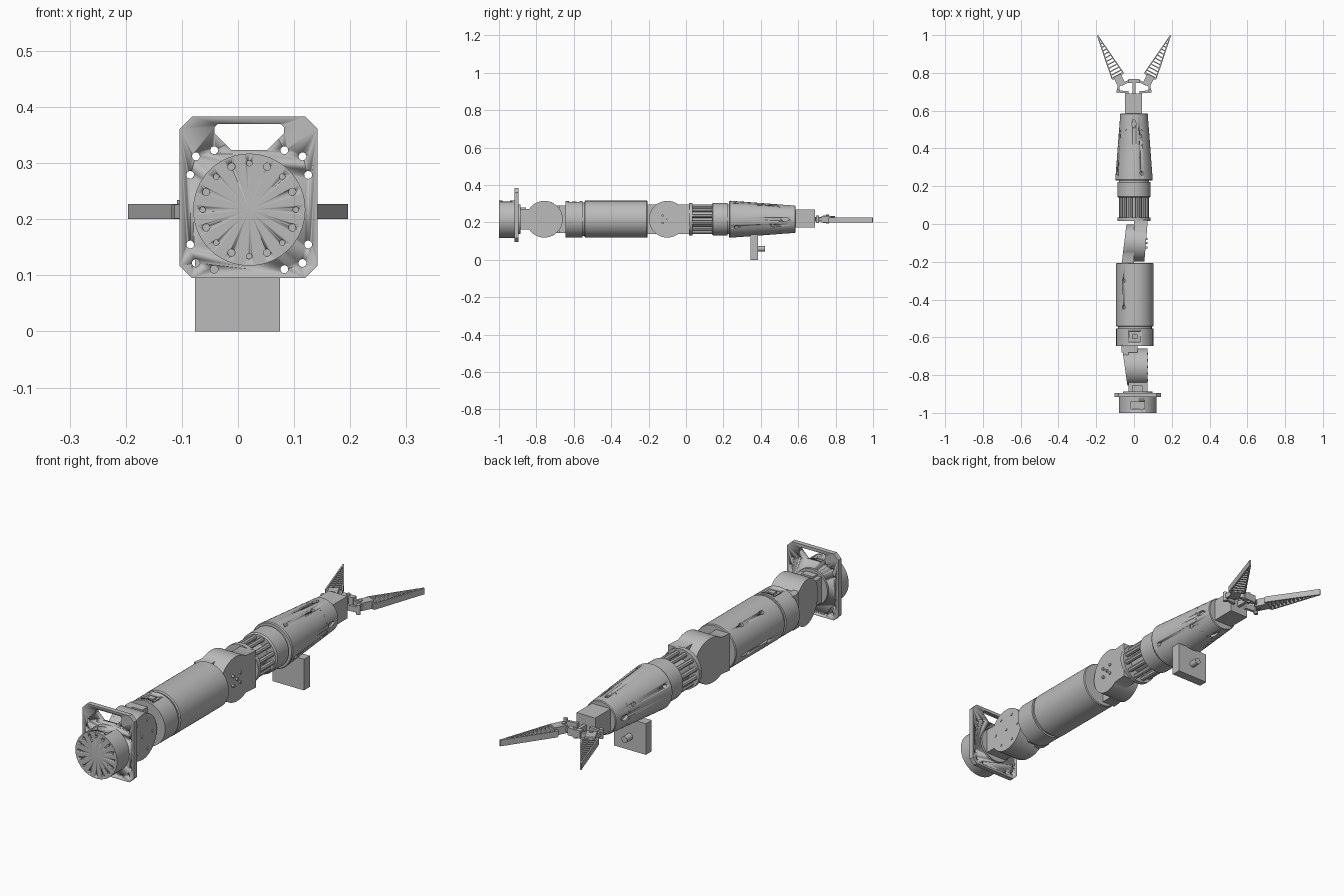
import bpy, bmesh, math
from mathutils import Vector, Matrix

cube = bpy.data.objects.get("Cube")
if cube:
    bpy.data.objects.remove(cube, do_unlink=True)

grey = bpy.data.materials.new("plain grey")
grey.use_nodes = True
COLOUR = (0.5, 0.5, 0.5, 1)
grey.diffuse_color = COLOUR
grey.node_tree.nodes["Principled BSDF"].inputs["Base Color"].default_value = COLOUR

AXIS = 0.217          # height of the arm axis


def finish(name, bm, smooth=True):
    bmesh.ops.recalc_face_normals(bm, faces=bm.faces)
    mesh = bpy.data.meshes.new(name)
    bm.to_mesh(mesh)
    bm.free()
    mesh.materials.append(grey)
    ob = bpy.data.objects.new(name, mesh)
    bpy.context.collection.objects.link(ob)
    if smooth:
        select([ob])
        bpy.ops.object.shade_smooth_by_angle(angle=math.radians(35))
    return ob


def select(obs):
    bpy.ops.object.select_all(action='DESELECT')
    for ob in obs:
        ob.select_set(True)
    bpy.context.view_layer.objects.active = obs[0]


def join(name, obs):
    select(obs)
    bpy.ops.object.join()
    obs[0].name = name
    return obs[0]


def prism(name, pts, axis, a, b):
    """Extrude a 2D outline along an axis, between a and b."""
    bm = bmesh.new()
    place = {'X': lambda u, v, w: (w, u, v), 'Y': lambda u, v, w: (u, w, v),
             'Z': lambda u, v, w: (u, v, w)}[axis]
    face = bm.faces.new([bm.verts.new(place(u, v, a)) for u, v in pts])
    new = bmesh.ops.extrude_face_region(bm, geom=[face])['geom']
    bmesh.ops.translate(bm, vec=Vector(place(0, 0, b - a)),
                        verts=[v for v in new if isinstance(v, bmesh.types.BMVert)])
    return finish(name, bm)


def box(name, x, y, z):
    return prism(name, [(x[0], y[0]), (x[1], y[0]), (x[1], y[1]), (x[0], y[1])], 'Z', *z)


def rod(name, p, q, r, sides=16, stretch=1):
    """Cylinder from p to q; stretch lengthens its section along y."""
    p, q = Vector(p), Vector(q)
    turn = (q - p).to_track_quat('Z', 'Y').to_matrix().to_4x4()
    bm = bmesh.new()
    bmesh.ops.create_cone(bm, cap_ends=True, segments=sides, radius1=r, radius2=r,
                          depth=(q - p).length, matrix=Matrix.Translation((p + q) / 2) @ turn)
    mid = (p.y + q.y) / 2
    for v in bm.verts:
        v.co.y = mid + (v.co.y - mid) * stretch
    return finish(name, bm)


def beam(name, p, q, width, z):
    """Flat bar in the horizontal plane from p to q."""
    p, q = Vector(p), Vector(q)
    side = (q - p).orthogonal().normalized() * width / 2
    return prism(name, [p + side, q + side, q - side, p - side], 'Z', *z)


def lathe(name, profile, cx):
    """Turn (y, radius) points around the arm axis."""
    bm = bmesh.new()
    vs = [bm.verts.new((cx + r, y, AXIS)) for y, r in profile]
    edges = [bm.edges.new(pair) for pair in zip(vs, vs[1:])]
    bmesh.ops.spin(bm, geom=vs + edges, cent=(cx, 0, AXIS), axis=(0, 1, 0),
                   angle=math.tau, steps=64)
    bmesh.ops.remove_doubles(bm, verts=bm.verts, dist=1e-5)
    return finish(name, bm)


def cut(target, cutters):
    tool = join("cutter", cutters)
    mod = target.modifiers.new("cut", 'BOOLEAN')
    mod.object, mod.solver = tool, 'EXACT'
    select([target])
    bpy.ops.object.modifier_apply(modifier=mod.name)
    bpy.data.objects.remove(tool, do_unlink=True)


def joint_half(name, cy, end, half_h, x_in, x_disc, x_end):
    """Round joint disc with a web to y = end; outer face slopes x_disc to x_end."""
    r, s = 0.098, 1 if end > cy else -1
    start = math.asin(half_h / r)
    n = 40
    pts = []
    for i in range(n + 1):
        a = start + (math.tau - 2 * start) * i / n
        pts.append((cy + s * r * math.cos(a), AXIS + r * math.sin(a)))
    pts += [(end, AXIS - half_h), (end, AXIS + half_h)]
    ob = prism(name, pts, 'X', x_in, x_disc)
    far = cy - s * r
    for v in ob.data.vertices:
        if abs(v.co.x - x_disc) < 1e-5:
            v.co.x += (x_end - x_disc) * (v.co.y - far) / (end - far)
    return ob


def radial(ang, r0, r1, y, cx=0):
    """Pair of points along a radius; ang is from straight up towards +x."""
    d = Vector((math.sin(ang), 0, math.cos(ang)))
    c = Vector((cx, y, AXIS))
    return c + d * r0, c + d * r1


# base drum with ring of bolt recesses and a top pocket
BX = 0.02
drum = lathe("base_drum", [(-1, 0), (-1, 0.1), (-0.91, 0.1), (-0.91, 0)], BX)
holes = [box("pocket", (-0.015, 0.055), (-0.98, -0.94), (0.295, 0.35))]
for i in range(16):
    a = math.tau * i / 16
    x, z = BX + 0.083 * math.cos(a), AXIS + 0.083 * math.sin(a)
    holes.append(rod("h", (x, -1.01, z), (x, -0.992, z), 0.0065 if i % 2 else 0.005))
cut(drum, holes)

# mounting plate with chamfered corners, handle slot and bolt holes
x0, x1, z0, z1, c = -0.104, 0.142, 0.095, 0.383, 0.022
plate = prism("mounting_plate", [(x0 + c, z0), (x1 - c, z0), (x1, z0 + c), (x1, z1 - c),
              (x1 - c, z1), (x0 + c, z1), (x0, z1 - c), (x0, z0 + c)], 'Y', -0.916, -0.895)
slot = [(-0.062, 0.147), (-0.056, 0.153), (0.056, 0.153), (0.062, 0.147), (0.062, 0.136),
        (0.032, 0.106), (-0.032, 0.106), (-0.062, 0.136)]
holes = [prism("slot", [(BX + u, AXIS + v) for u, v in slot], 'Y', -0.95, -0.85)]
for u, v in [(0.0625, 0.106), (0.095, 0.095), (0.105, 0.062)]:
    for x in (BX - u, BX + u):
        for z in (AXIS - v, AXIS + v):
            holes.append(rod("h", (x, -0.95, z), (x, -0.85, z), 0.007))
cut(plate, holes)
lathe("plate_collar", [(-0.9, 0), (-0.9, 0.078), (-0.886, 0.078), (-0.886, 0)], BX)

# shoulder joint
joint_half("shoulder_disc", -0.757, -0.89, 0.055, -0.03, 0.072, 0.072)
joint_half("shoulder_fork", -0.757, -0.64, 0.074, -0.03, -0.035, -0.065)
box("shoulder_bridge", (-0.065, 0.018), (-0.68, -0.64), (0.143, 0.291))
box("shoulder_tab", (-0.01, 0.045), (-0.886, -0.855), (0.27, 0.28))
for i in range(7):
    a, r = math.tau * i / 6, 0.07 if i < 6 else 0
    y, z = -0.757 + r * math.cos(a), AXIS + r * math.sin(a)
    rod("shoulder_bolt", (0.07, y, z), (0.075, y, z), 0.006)

# rotating ring and upper arm
AX = 0.004
ring = lathe("shoulder_ring", [(-0.645, 0), (-0.645, 0.098), (-0.553, 0.098), (-0.553, 0.09),
                               (-0.54, 0.09), (-0.54, 0)], AX)
cut(ring, [box("pocket", (-0.027, 0.035), (-0.625, -0.57), (0.303, 0.35))])
box("ring_latch", (-0.01, 0.018), (-0.61, -0.585), (0.29, 0.311))
arm = lathe("upper_arm", [(-0.543, 0), (-0.543, 0.094), (-0.539, 0.099), (-0.21, 0.099),
                          (-0.206, 0.096), (-0.206, 0)], AX)
cut(arm, [rod("h", *radial(s * 0.64, 0.085, 0.12, y, AX), 0.009, stretch=1.3)
          for y in (-0.3, -0.44) for s in (-1, -3)])

# elbow joint
joint_half("elbow_fork", -0.1, -0.207, 0.08, 0.0, -0.04, -0.065)
outer = joint_half("elbow_disc", -0.1, 0.02, 0.08, 0.0, 0.055, 0.073)
for y, z in [(-0.1, 0), (-0.125, 0.02), (-0.08, 0.02), (-0.125, -0.02), (-0.08, -0.02)]:
    rod("elbow_bolt", (0.05, y, AXIS + z), (0.071, y, AXIS + z), 0.006)

# open cage behind the forearm
lathe("cage_plate", [(0.015, 0), (0.015, 0.087), (0.034, 0.087), (0.034, 0)], 0)
lathe("cage_core", [(0.03, 0), (0.03, 0.045), (0.15, 0.045), (0.15, 0)], 0)
for i in range(12):
    p, _ = radial(math.tau * (i + 0.5) / 12, 0.07, 0, 0.03)
    rod("cage_bar", p, p + Vector((0, 0.12, 0)), 0.0105, 8)
lathe("cage_ring", [(0.14, 0), (0.14, 0.082), (0.145, 0.088), (0.222, 0.088), (0.222, 0.08),
                    (0.24, 0.08), (0.24, 0)], 0)

# tapered forearm with ports
forearm = lathe("forearm", [(0.23, 0), (0.23, 0.096), (0.235, 0.099), (0.582, 0.073),
                            (0.585, 0.07), (0.585, 0)], 0)
holes = []
for i in range(4):
    a = math.pi * i / 2
    holes.append(rod("h", *radial(a, 0.066, 0.12, 0.53), 0.01, stretch=2.2))
    for y in (0.27, 0.465):
        holes.append(rod("h", *radial(a + 2.0, 0.075, 0.12, y), 0.008, stretch=1.4))
cut(forearm, holes)
for i in range(16):
    rod("forearm_screw", *radial(math.tau * (i + 0.5) / 16, 0.07, 0.08, 0.5), 0.004, 8)

# box and knob hung below the forearm
box("lower_box", (-0.077, 0.075), (0.345, 0.385), (0, 0.135))
rod("lower_knob", (0, 0.38, 0.059), (0, 0.422, 0.059), 0.014, 24)

# wrist
box("wrist_block", (-0.048, 0.042), (0.57, 0.69), (0.172, 0.268))
beam("wrist_shaft", (0, 0.68), (0, 0.755), 0.014, (0.205, 0.229))
beam("wrist_crossbar", (-0.03, 0.757), (0.03, 0.757), 0.022, (0.203, 0.236))
rod("wrist_pin", (0, 0.757, 0.195), (0, 0.757, 0.243), 0.008)

# gripper: links, knuckle and ladder finger on each side
for s, side in ((1, "left"), (-1, "right")):
    def P(x, y):
        return Vector((s * x, y))
    beam(side + "_link_root", P(0.03, 0.697), P(0.088, 0.702), 0.012, (0.205, 0.229))
    beam(side + "_link_outer", P(0.085, 0.7), P(0.08, 0.745), 0.012, (0.207, 0.227))
    beam(side + "_link_inner", P(0.025, 0.757), P(0.065, 0.738), 0.012, (0.207, 0.227))
    beam(side + "_knuckle", P(0.064, 0.735), P(0.09, 0.786), 0.042, (0.2, 0.234))
    for x, y in ((0.085, 0.703), (0.066, 0.742)):
        rod(side + "_link_pin", (s * x, y, 0.196), (s * x, y, 0.238), 0.009)
    inner, outer_pt, tip = P(0.057, 0.8), P(0.116, 0.768), P(0.193, 0.998)
    parts = [beam("rail", a, tip, 0.006, (0.2, 0.227)) for a in (inner, outer_pt)]
    for i in range(11):
        t = i / 12.5
        parts.append(beam("rib", inner.lerp(tip, t), outer_pt.lerp(tip, t),
                          0.006 if i else 0.012, (0.201, 0.226)))
    join(side + "_finger", parts)
